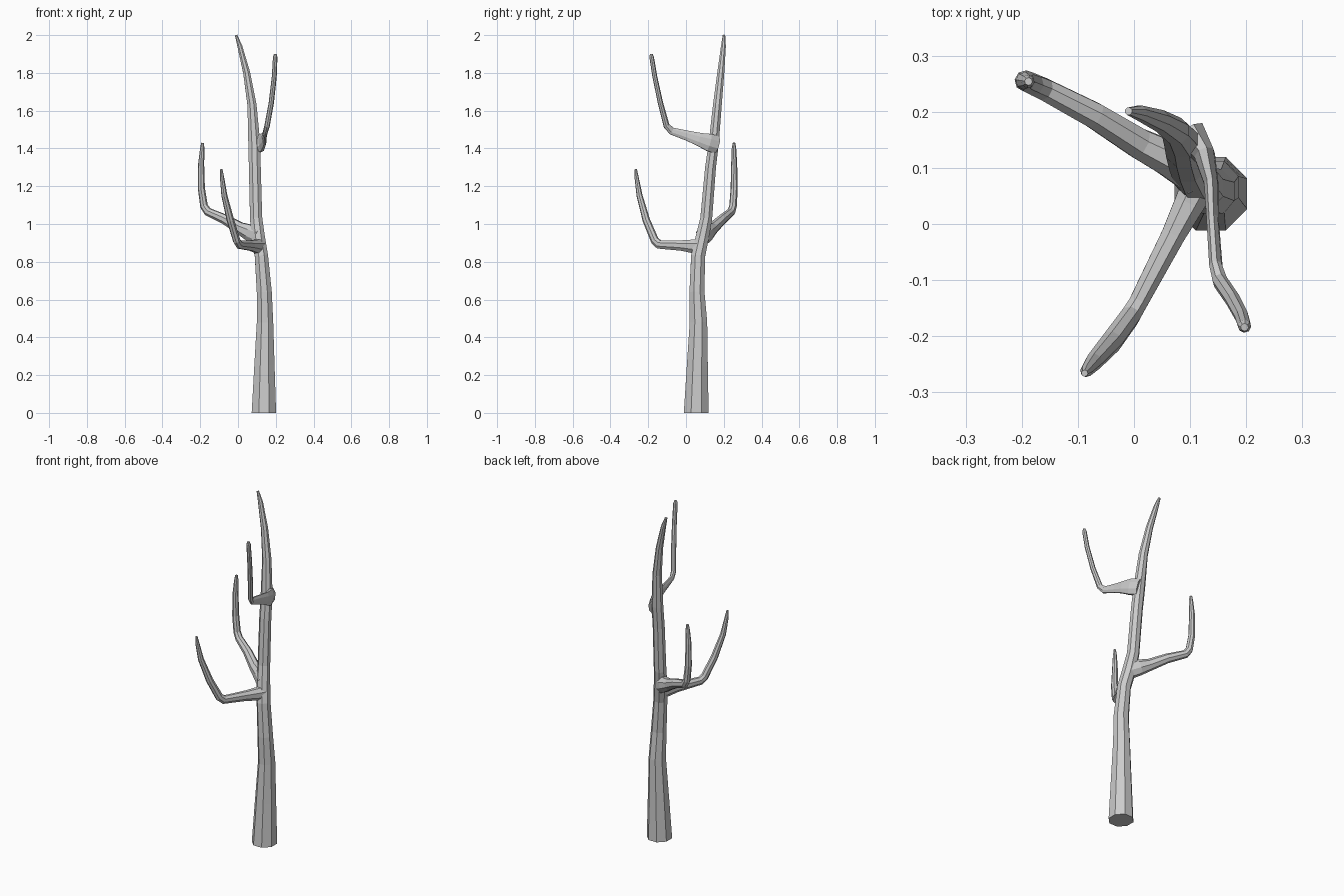
import bpy, bmesh, math
from mathutils import Vector


def limb(name, side, pts, sides):
    """Loft flat-faced rings along pts: (x, y, z, radius across, radius in bend plane)."""
    bm = bmesh.new()
    pos = [Vector(p[:3]) for p in pts]
    side = Vector(side)
    rings = []
    for i, p in enumerate(pts):
        if i == 0:
            d = pos[1] - pos[0]
        elif i == len(pts) - 1:
            d = pos[i] - pos[i - 1]
        else:
            d = (pos[i + 1] - pos[i]).normalized() + (pos[i] - pos[i - 1]).normalized()
        if i == 0 and p[2] == 0:
            d = Vector((0, 0, 1))  # flat foot on the ground
        d.normalize()
        u = (side - d * side.dot(d)).normalized()
        v = d.cross(u)
        ring = []
        for k in range(sides):
            a = 2 * math.pi * (k + 0.5) / sides
            ring.append(bm.verts.new(pos[i] + u * math.cos(a) * p[3] + v * math.sin(a) * p[4]))
        rings.append(ring)
    for a, b in zip(rings, rings[1:]):
        for k in range(sides):
            n = (k + 1) % sides
            bm.faces.new((a[k], a[n], b[n], b[k]))
    bm.faces.new(rings[0][::-1])
    bm.faces.new(rings[-1])
    bmesh.ops.recalc_face_normals(bm, faces=bm.faces)
    me = bpy.data.meshes.new(name)
    bm.to_mesh(me)
    bm.free()
    ob = bpy.data.objects.new(name, me)
    bpy.context.collection.objects.link(ob)
    return ob


# Trunk running up into the leader tip
limb("trunk", (1, 0, 0), [
    (0.137, 0.054, 0.0, 0.070, 0.071),
    (0.140, 0.060, 0.25, 0.058, 0.060),
    (0.143, 0.066, 0.48, 0.047, 0.050),
    (0.139, 0.058, 0.64, 0.043, 0.043),
    (0.124, 0.064, 0.83, 0.038, 0.040),
    (0.107, 0.086, 0.93, 0.038, 0.038),
    (0.096, 0.107, 1.03, 0.035, 0.034),
    (0.089, 0.130, 1.30, 0.034, 0.031),
    (0.086, 0.147, 1.43, 0.034, 0.029),
    (0.074, 0.166, 1.63, 0.026, 0.025),
    (0.046, 0.184, 1.80, 0.020, 0.020),
    (0.010, 0.198, 1.94, 0.014, 0.014),
    (-0.010, 0.201, 2.0, 0.007, 0.007)], 8)

# Lower branch toward the front left
limb("front_branch", (0.88, -0.47, 0), [
    (0.118, 0.075, 0.880, 0.034, 0.046),
    (0.098, 0.035, 0.882, 0.029, 0.038),
    (0.070, -0.020, 0.886, 0.023, 0.030),
    (0.006, -0.143, 0.892, 0.018, 0.025),
    (-0.007, -0.165, 0.912, 0.019, 0.023),
    (-0.040, -0.210, 1.02, 0.020, 0.020),
    (-0.072, -0.246, 1.15, 0.016, 0.016),
    (-0.085, -0.262, 1.25, 0.011, 0.011),
    (-0.088, -0.266, 1.29, 0.006, 0.006)], 8)

# Middle branch toward the back left
limb("back_branch", (0.5, 0.87, 0), [
    (0.110, 0.085, 0.935, 0.036, 0.055),
    (0.060, 0.118, 0.955, 0.034, 0.046),
    (0.010, 0.143, 0.978, 0.029, 0.034),
    (-0.070, 0.193, 1.025, 0.025, 0.027),
    (-0.160, 0.240, 1.065, 0.021, 0.023),
    (-0.180, 0.249, 1.095, 0.020, 0.021),
    (-0.194, 0.255, 1.19, 0.019, 0.019),
    (-0.195, 0.255, 1.32, 0.016, 0.016),
    (-0.189, 0.254, 1.40, 0.012, 0.012),
    (-0.188, 0.254, 1.43, 0.007, 0.007)], 8)

# Upper branch toward the front right
limb("upper_branch", (1, 0.3, 0), [
    (0.100, 0.160, 1.420, 0.030, 0.050),
    (0.126, 0.122, 1.432, 0.020, 0.050),
    (0.138, 0.070, 1.448, 0.013, 0.038),
    (0.140, 0.010, 1.467, 0.011, 0.029),
    (0.146, -0.075, 1.492, 0.012, 0.021),
    (0.154, -0.103, 1.520, 0.014, 0.017),
    (0.176, -0.135, 1.64, 0.014, 0.014),
    (0.192, -0.165, 1.78, 0.013, 0.013),
    (0.197, -0.182, 1.885, 0.012, 0.012),
    (0.197, -0.184, 1.90, 0.007, 0.007)], 8)
